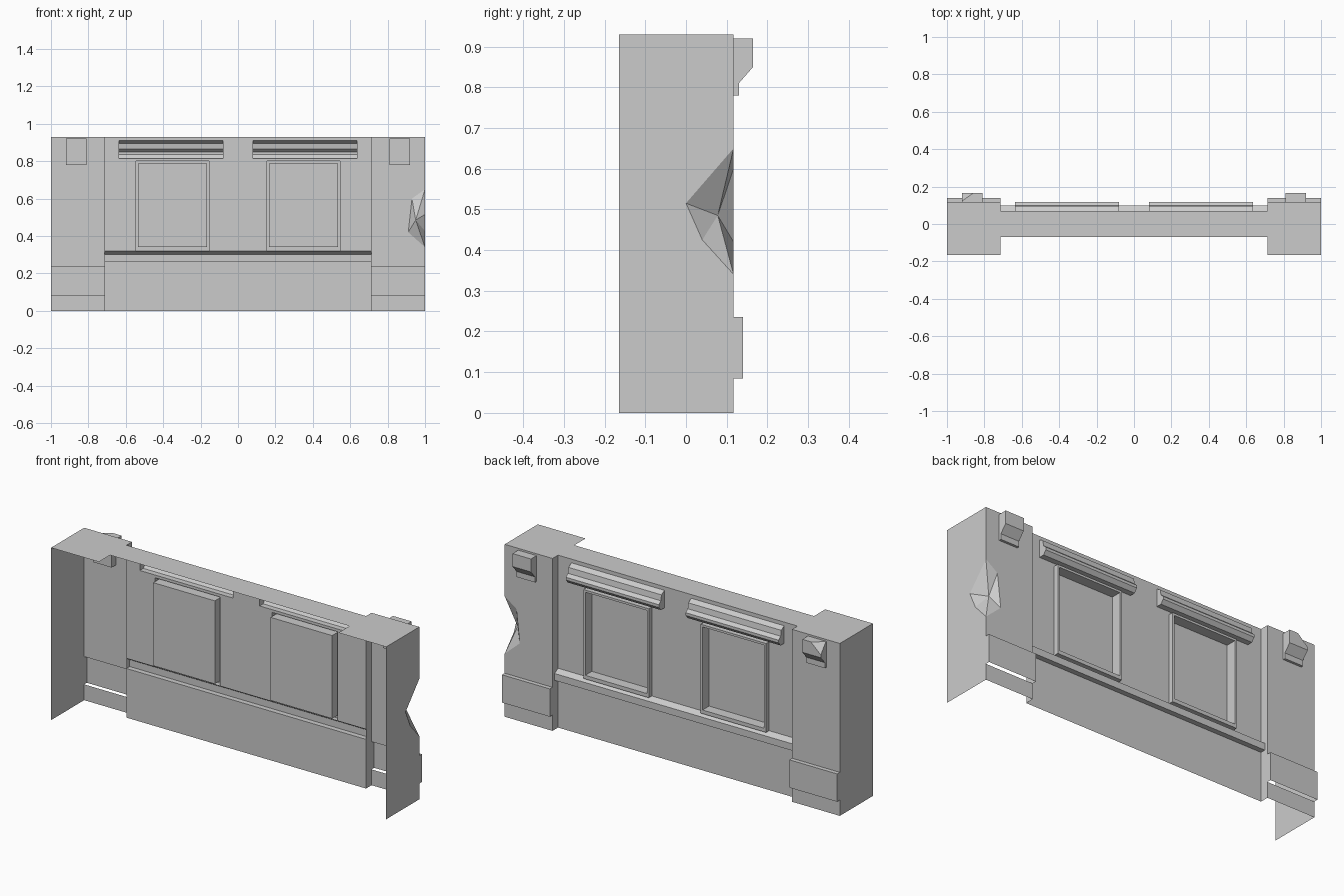
import bpy, bmesh
from mathutils import Vector

if "Cube" in bpy.data.objects:
    bpy.data.objects.remove(bpy.data.objects["Cube"])

stone = bpy.data.materials.new("plain_grey_stone")
stone.use_nodes = True
GREY = (0.6, 0.6, 0.6, 1)
stone.diffuse_color = GREY
stone.node_tree.nodes["Principled BSDF"].inputs["Base Color"].default_value = GREY

BACK, WALL, FRONT, TOP = 0.117, 0.07, -0.165, 0.93
INNER = 0.715


def build(name, faces, outward):
    """Weld polygons into one open shell whose normals lean outward."""
    bm = bmesh.new()
    for pts in faces:
        bm.faces.new([bm.verts.new(p) for p in pts])
    bmesh.ops.remove_doubles(bm, verts=bm.verts, dist=0.0005)
    bmesh.ops.recalc_face_normals(bm, faces=bm.faces)
    bm.normal_update()
    lean = sum((f.normal * f.calc_area() for f in bm.faces), Vector())
    if lean.dot(Vector(outward)) < 0:
        bmesh.ops.reverse_faces(bm, faces=bm.faces)
    mesh = bpy.data.meshes.new(name)
    bm.to_mesh(mesh)
    bm.free()
    mesh.materials.append(stone)
    obj = bpy.data.objects.new(name, mesh)
    bpy.context.collection.objects.link(obj)
    return obj


def sweep(profile, x0, x1):
    """Run a (y, z) profile along x as a strip of quads."""
    return [[(x0, *a), (x0, *b), (x1, *b), (x1, *a)]
            for a, b in zip(profile, profile[1:])]


def cap(profile, x):
    return [(x, y, z) for y, z in profile]


def rect(x0, x1, z0, z1, y):
    return [(x0, y, z0), (x1, y, z0), (x1, y, z1), (x0, y, z1)]


PLINTH = [(0.14, 0.085), (0.14, 0.235), (BACK, 0.235)]
FOOT = [(BACK, 0), (BACK, 0.085)]


def pillar(name, s, damaged):
    x_in, x_out = s * INNER, s
    faces = sweep(FOOT, x_in, x_out) + sweep(PLINTH, x_in, x_out)
    # inner return and outer end wall
    edge = FOOT + PLINTH
    faces.append(cap([(WALL, 0)] + edge + [(BACK, TOP), (WALL, TOP)], x_in))
    end = [(FRONT, 0)] + edge
    shaft = [(x_in, BACK, TOP), (x_in, BACK, 0.235), (x_out, BACK, 0.235)]
    if damaged:
        # broken corner: a notch in both walls closed by a fan of facets
        side_notch = [(1, BACK, 0.34), (1, 0.04, 0.425), (1, 0, 0.515), (1, BACK, 0.65)]
        back_notch = [(0.91, BACK, 0.42), (0.93, BACK, 0.6)]
        pit = (0.95, 0.078, 0.485)
        end += [p[1:] for p in side_notch]
        shaft += [side_notch[0]] + back_notch + [side_notch[-1]]
        loop = side_notch + back_notch[::-1]
        faces += [[a, b, pit] for a, b in zip(loop, loop[1:] + loop[:1])]
    faces.append(shaft + [(x_out, BACK, TOP)])
    faces.append(cap(end + [(BACK, TOP), (FRONT, TOP)], x_out))
    build(name, faces, (s, 1, 0))


pillar("left_pillar", 1, True)
pillar("right_pillar", -1, False)

# flat top with the deeper pillar heads
top_half = [(1, FRONT), (1, BACK), (INNER, BACK), (INNER, WALL)]
outline = top_half + [(-x, y) for x, y in top_half[::-1]]
outline += [(-INNER, FRONT), (-INNER, -WALL), (INNER, -WALL), (INNER, FRONT)]
build("top_slab", [[(x, y, TOP) for x, y in outline]], (0, 0, 1))

# centre wall: grid of panels, leaving openings for windows and lintels
WIN_X, WIN_Z = (0.155, 0.545), (0.32, 0.80)
LIN_X, LIN_Z = (0.08, 0.635), (0.815, 0.91)
half = [0.08, 0.155, 0.545, 0.635, INNER]
xs = [-x for x in half[::-1]] + half
zs = [0.32, 0.80, 0.815, 0.91, TOP]


def inside(x, z, rx, rz):
    return rx[0] < abs(x) < rx[1] and rz[0] < z < rz[1]


wall = []
for x0, x1 in zip(xs, xs[1:]):
    for z0, z1 in zip(zs, zs[1:]):
        mx, mz = (x0 + x1) / 2, (z0 + z1) / 2
        if not (inside(mx, mz, WIN_X, WIN_Z) or inside(mx, mz, LIN_X, LIN_Z)):
            wall.append(rect(x0, x1, z0, z1, WALL))
build("centre_wall", wall, (0, 1, 0))

# dado below the windows with a sloped ledge
ledge = [(WALL, 0), (WALL, 0.265), (0.098, 0.265), (0.098, 0.302), (WALL, 0.32)]
build("dado_and_ledge", sweep(ledge, -INNER, INNER), (0, 1, 0))

LINTEL = [(WALL, 0.815), (0.1, 0.815), (BACK, 0.835), (BACK, 0.85),
          (0.1, 0.865), (0.095, 0.895), (WALL, 0.91)]
BRACKET = [(0.08, 0.78), (0.13, 0.78), (0.13, 0.81), (0.165, 0.85),
           (0.165, 0.92), (0.08, 0.92)]

for side, s in (("left", 1), ("right", -1)):
    # raised window rim around a recessed panel
    x0, x1 = sorted(s * x for x in WIN_X)
    z0, z1 = WIN_Z
    inner = (x0 + 0.011, x1 - 0.011, z0 + 0.02, z1 - 0.012)
    rings = [rect(x0, x1, z0, z1, WALL), rect(x0, x1, z0, z1, 0.096),
             rect(*inner, 0.096), rect(*inner, 0.04)]
    faces = [rings[-1]]
    for a, b in zip(rings, rings[1:]):
        for i in range(4):
            j = (i + 1) % 4
            faces.append([a[i], a[j], b[j], b[i]])
    build(side + "_window", faces, (0, 1, 0))

    # stepped lintel over the window
    x0, x1 = (s * x for x in LIN_X)
    faces = sweep(LINTEL, x0, x1) + [cap(LINTEL, x0), cap(LINTEL, x1)]
    build(side + "_lintel", faces, (0, 1, 0))

    # small bracket high on the pillar, the right one with a chipped corner
    x0, x1 = s * 0.81, s * 0.92
    faces = sweep(BRACKET + BRACKET[:1], x0, x1) + [cap(BRACKET, x0), cap(BRACKET, x1)]
    bracket = build(side + "_bracket", faces, (0, 1, 0))
    bm = bmesh.new()
    bm.from_mesh(bracket.data)
    bmesh.ops.recalc_face_normals(bm, faces=bm.faces)
    if s < 0:
        a, b, c = Vector((-0.86, 0.165, 0.92)), Vector((-0.92, 0.122, 0.92)), Vector((-0.92, 0.165, 0.865))
        normal = (b - a).cross(c - a)
        if normal.x > 0:
            normal.negate()
        cut = bmesh.ops.bisect_plane(bm, geom=bm.verts[:] + bm.edges[:] + bm.faces[:],
                                     plane_co=a, plane_no=normal, clear_outer=True)
        rim = [e for e in cut["geom_cut"] if isinstance(e, bmesh.types.BMEdge)]
        bmesh.ops.holes_fill(bm, edges=rim, sides=0)
    bm.to_mesh(bracket.data)
    bm.free()
